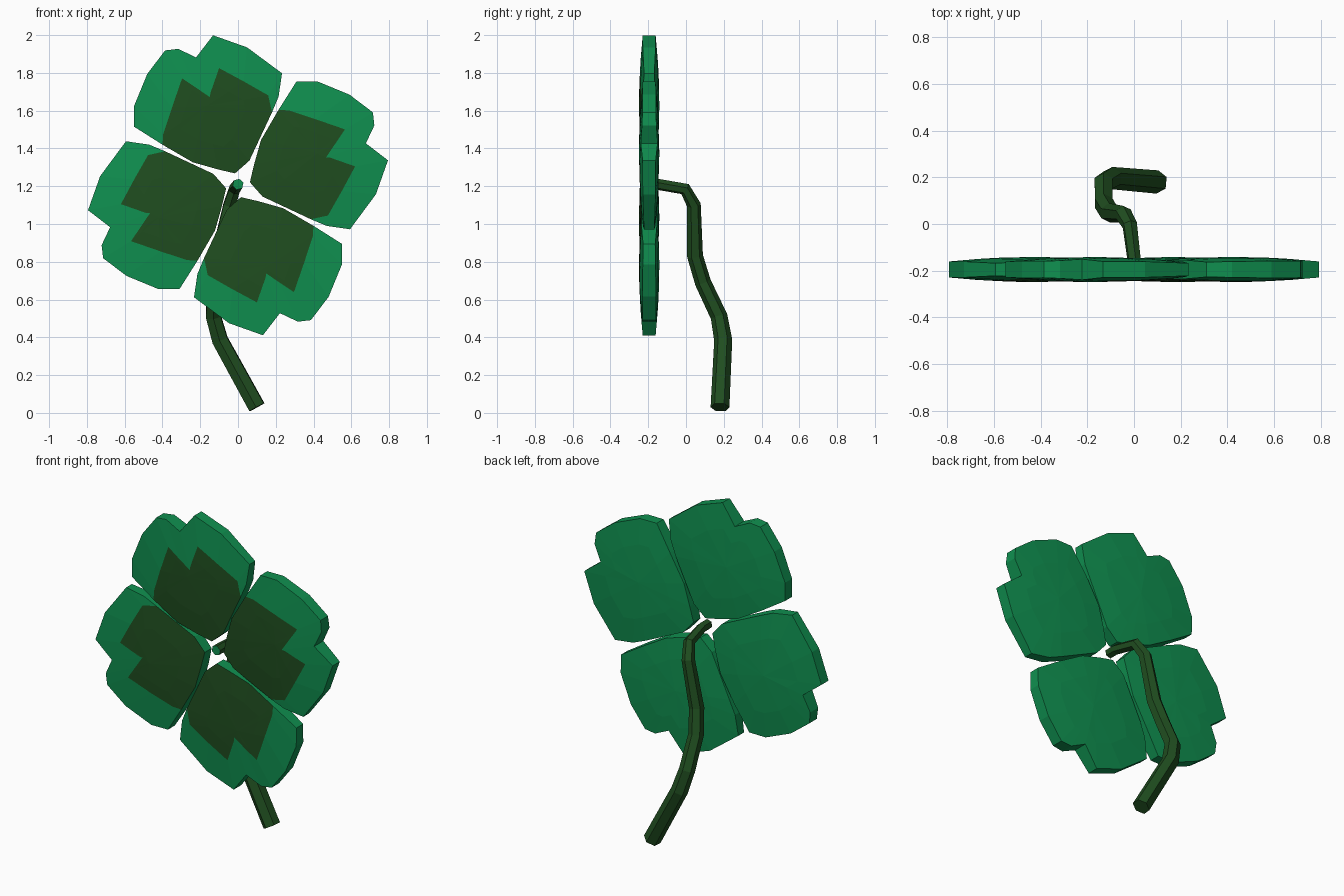
import bpy, bmesh
from mathutils import Vector

if "Cube" in bpy.data.objects:
    bpy.data.objects.remove(bpy.data.objects["Cube"])


def material(name, rgb):
    m = bpy.data.materials.new(name)
    m.diffuse_color = (*rgb, 1)
    m.use_nodes = True
    m.node_tree.nodes["Principled BSDF"].inputs["Base Color"].default_value = m.diffuse_color
    return m


GREEN = material("leaf_green", (0.005, 0.28, 0.08))
DARK = material("dark_green", (0.014, 0.075, 0.014))

# Leaf outline and matching dark patch outline, relative to the clover centre
OUTLINE = [(-.016, .063), (-.11, .085), (-.24, .122), (-.40, .215), (-.55, .31),
           (-.55, .42), (-.48, .59), (-.386, .714), (-.317, .722), (-.222, .677),
           (-.132, .794), (.048, .73), (.233, .593), (.215, .47), (.18, .386), (.06, .13)]
PATCH = OUTLINE[:4] + [(-.398, .24), (-.396, .27), (-.35, .41), (-.296, .566),
                       (-.22, .515), (-.148, .466), (-.10, .62), (.03, .55),
                       (.16, .476), (.17, .43)] + OUTLINE[14:]
MID = Vector((-.17, .42))
CLOVER_Y, CLOVER_Z = -.195, 1.205


def add_leaf(name, turns):
    bm = bmesh.new()

    def vert(p, side):
        p = Vector(p)
        y = CLOVER_Y + side * (.054 - .14 * (p - MID).length_squared)
        x, z = p
        for _ in range(turns):
            x, z = z, -x
        return bm.verts.new((x, y, CLOVER_Z + z))

    def ring(points, side, scale=1):
        return [vert(MID + (Vector(p) - MID) * scale, side) for p in points]

    def bridge(a, b, mat=0):
        for i in range(len(a)):
            j = (i + 1) % len(a)
            face = list(dict.fromkeys((a[i], a[j], b[j], b[i])))
            if len(face) > 2:
                bm.faces.new(face).material_index = mat

    def fan(a, centre, mat=0):
        for i in range(len(a)):
            bm.faces.new((a[i], a[(i + 1) % len(a)], centre)).material_index = mat

    # Rim, domed back and domed front with the dark patch
    front, back = ring(OUTLINE, -1), ring(OUTLINE, 1)
    bridge(front, back)
    back_mid = ring(OUTLINE, 1, .6)
    bridge(back, back_mid)
    fan(back_mid, vert(MID, 1))
    patch = [front[i] if o == p else vert(p, -1)
             for i, (o, p) in enumerate(zip(OUTLINE, PATCH))]
    bridge(front, patch)
    patch_mid = ring(PATCH, -1, .6)
    bridge(patch, patch_mid, 1)
    fan(patch_mid, vert(MID, -1), 1)

    bmesh.ops.recalc_face_normals(bm, faces=bm.faces)
    mesh = bpy.data.meshes.new(name)
    bm.to_mesh(mesh)
    bm.free()
    mesh.materials.append(GREEN)
    mesh.materials.append(DARK)
    bpy.context.collection.objects.link(bpy.data.objects.new(name, mesh))


for k, side in enumerate(("top", "right", "bottom", "left")):
    add_leaf("leaf_" + side, k)

# Stem: x, y, z, radius along a bent path
PATH = [(.10, .18, .03, .05), (-.095, .197, .385, .048), (-.13, .175, .51, .045),
        (-.13, .09, .69, .043), (-.105, .048, .83, .042), (-.045, .042, 1.10, .037),
        (-.018, -.005, 1.185, .033), (0, -.15, 1.21, .03), (0, -.21, 1.21, .03)]
curve = bpy.data.curves.new("stem", 'CURVE')
curve.dimensions = '3D'
curve.bevel_depth = 1
curve.bevel_resolution = 1
curve.use_fill_caps = True
spline = curve.splines.new('POLY')
spline.points.add(len(PATH) - 1)
for pt, (x, y, z, r) in zip(spline.points, PATH):
    pt.co = (x, y, z, 1)
    pt.radius = r
spline.use_smooth = False
curve.materials.append(DARK)
stem = bpy.data.objects.new("stem", curve)
bpy.context.collection.objects.link(stem)
bpy.context.view_layer.objects.active = stem
stem.select_set(True)
bpy.ops.object.convert(target='MESH')

# Light green tip at the clover centre
stem = bpy.context.object
stem.data.materials.append(GREEN)
for poly in stem.data.polygons:
    poly.use_smooth = False
    if poly.center.y < -.2:
        poly.material_index = 1
